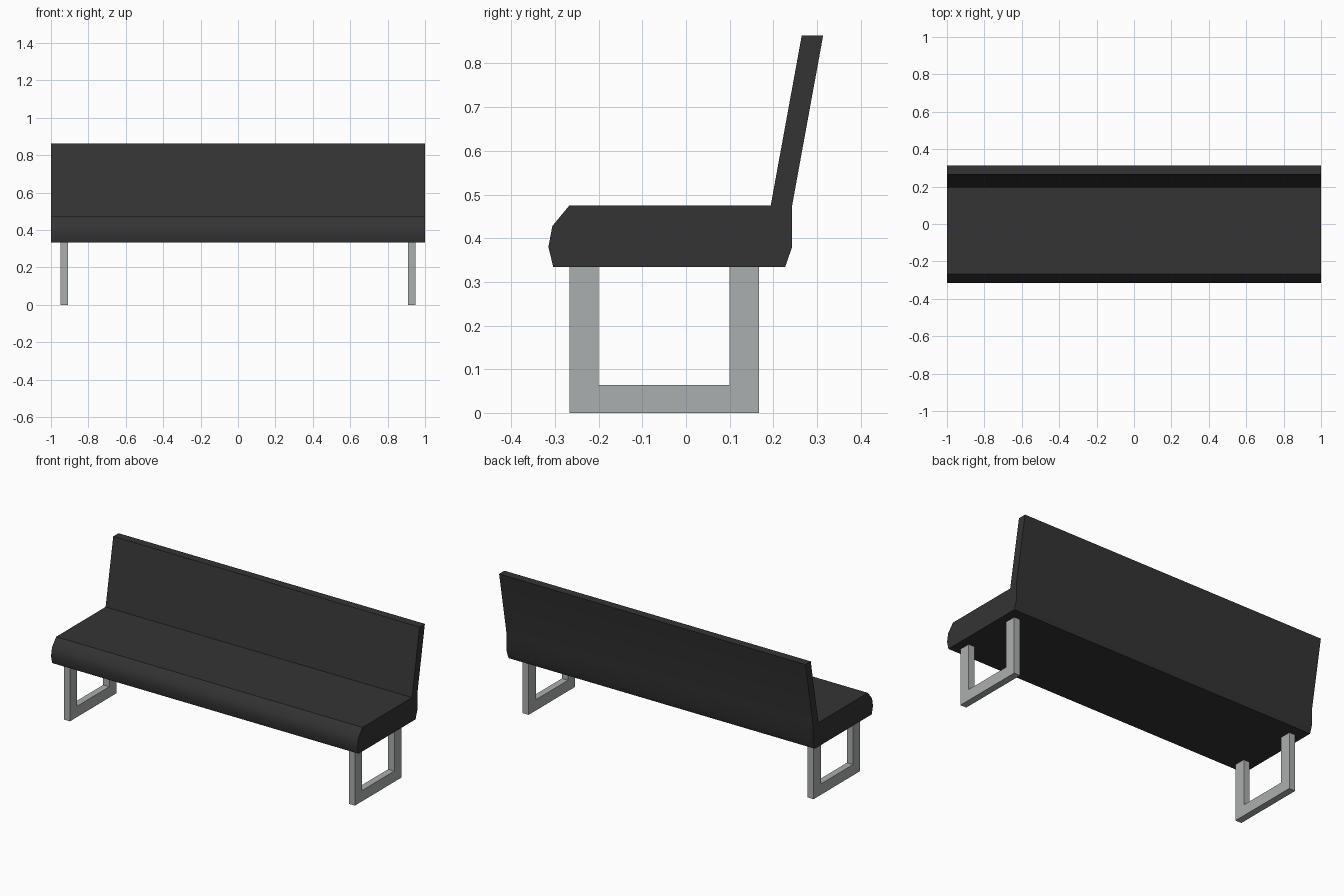
import bpy, bmesh, math

if "Cube" in bpy.data.objects:
    bpy.data.objects.remove(bpy.data.objects["Cube"])


def material(name, rgb):
    m = bpy.data.materials.new(name)
    m.diffuse_color = (*rgb, 1)
    m.use_nodes = True
    m.node_tree.nodes["Principled BSDF"].inputs["Base Color"].default_value = m.diffuse_color
    return m


def extrude_profile(name, pts, x0, x1, mat, smooth=None):
    """Extrude a closed (y, z) outline from x0 to x1."""
    bm = bmesh.new()
    face = bm.faces.new([bm.verts.new((x0, y, z)) for y, z in pts])
    out = bmesh.ops.extrude_face_region(bm, geom=[face])
    verts = [v for v in out["geom"] if isinstance(v, bmesh.types.BMVert)]
    bmesh.ops.translate(bm, verts=verts, vec=(x1 - x0, 0, 0))
    bmesh.ops.recalc_face_normals(bm, faces=bm.faces)
    me = bpy.data.meshes.new(name)
    bm.to_mesh(me)
    bm.free()
    me.materials.append(mat)
    ob = bpy.data.objects.new(name, me)
    bpy.context.collection.objects.link(ob)
    if smooth:
        bpy.ops.object.select_all(action='DESELECT')
        ob.select_set(True)
        bpy.context.view_layer.objects.active = ob
        bpy.ops.object.shade_smooth_by_angle(angle=math.radians(smooth))
    return ob


leather = material("black leather", (0.034, 0.034, 0.034))
metal = material("grey metal", (0.41, 0.43, 0.425))

# Upholstered seat and raked backrest, one continuous section
extrude_profile("seat_and_backrest", [
    (-0.304, 0.334), (-0.315, 0.38), (-0.306, 0.428), (-0.267, 0.475),
    (0.194, 0.475), (0.265, 0.864), (0.314, 0.864), (0.243, 0.475),
    (0.243, 0.38), (0.227, 0.334)], -1, 1, leather, 40)

# U-shaped leg frames at both ends
u_frame = [(-0.267, 0), (0.167, 0), (0.167, 0.334), (0.1, 0.334),
           (0.1, 0.064), (-0.2, 0.064), (-0.2, 0.334), (-0.267, 0.334)]
for side, x in (("left", -0.93), ("right", 0.93)):
    extrude_profile(side + "_leg_frame", u_frame, x - 0.02, x + 0.02, metal)
